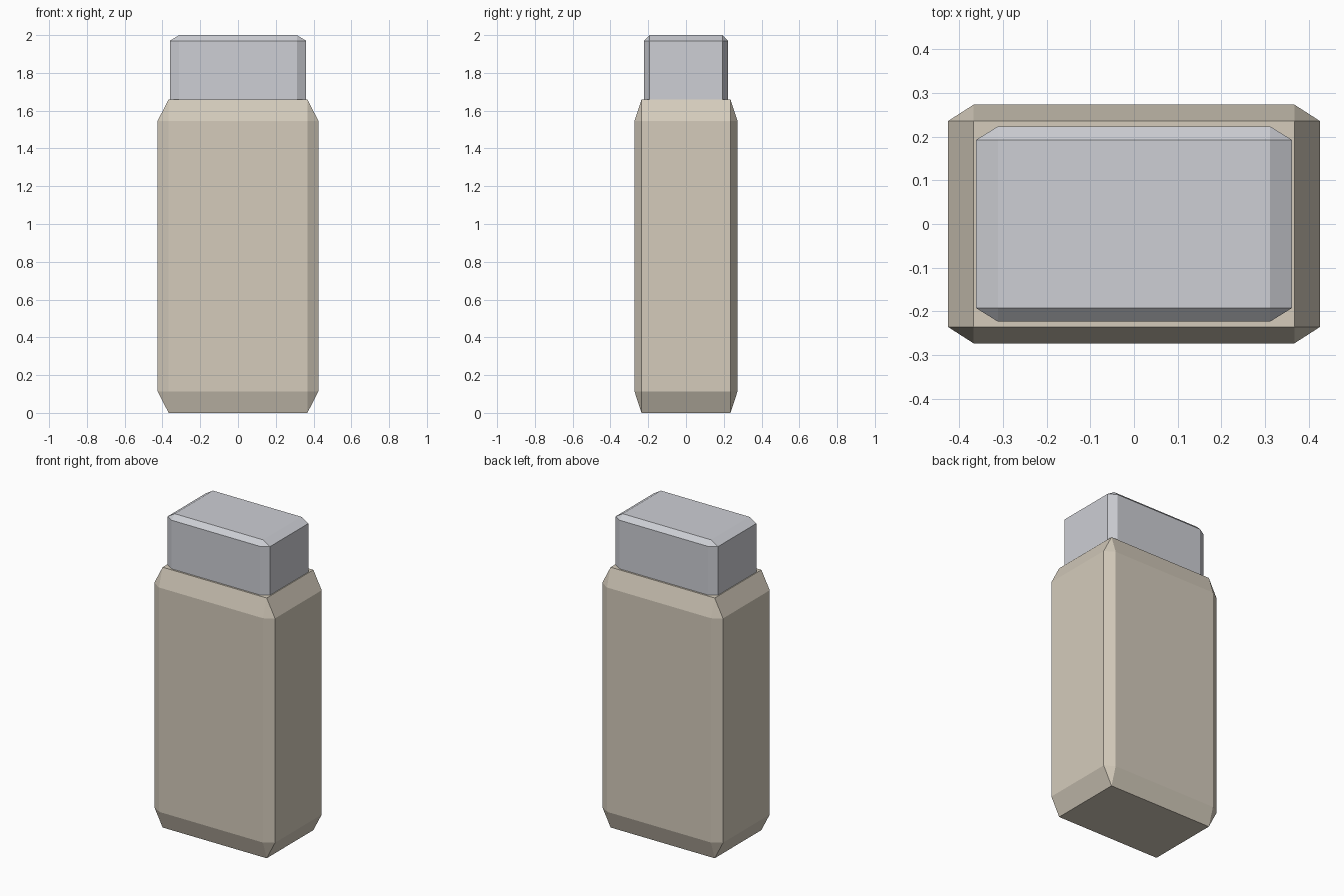
import bpy
import bmesh

default = bpy.data.objects.get("Cube")
if default:
    bpy.data.objects.remove(default, do_unlink=True)


def make_material(name, rgb):
    mat = bpy.data.materials.new(name)
    mat.use_nodes = True
    colour = (*rgb, 1.0)
    mat.diffuse_color = colour
    mat.node_tree.nodes["Principled BSDF"].inputs["Base Color"].default_value = colour
    return mat


def chamfered_block(name, size, bottom, mat, chamfer=0.138):
    """Unit cube chamfered on every edge, then stretched so the chamfer follows each axis."""
    bm = bmesh.new()
    bmesh.ops.create_cube(bm, size=1.0)
    bmesh.ops.bevel(bm, geom=bm.edges[:], offset=chamfer / 2, offset_type='OFFSET',
                    segments=1, affect='EDGES', profile=0.5)
    bmesh.ops.scale(bm, vec=size, verts=bm.verts)
    bmesh.ops.translate(bm, vec=(0, 0, bottom + size[2] / 2), verts=bm.verts)
    bmesh.ops.recalc_face_normals(bm, faces=bm.faces)
    mesh = bpy.data.meshes.new(name)
    bm.to_mesh(mesh)
    bm.free()
    mesh.materials.append(mat)
    obj = bpy.data.objects.new(name, mesh)
    bpy.context.collection.objects.link(obj)
    return obj


cream = make_material("warm cream", (0.66, 0.60, 0.50))
grey = make_material("pale grey", (0.61, 0.62, 0.66))

# Tall body with a narrower cap sunk into its top
chamfered_block("body", (0.852, 0.546, 1.66), 0.0, cream)
chamfered_block("cap", (0.722, 0.447, 0.434), 1.566, grey)
